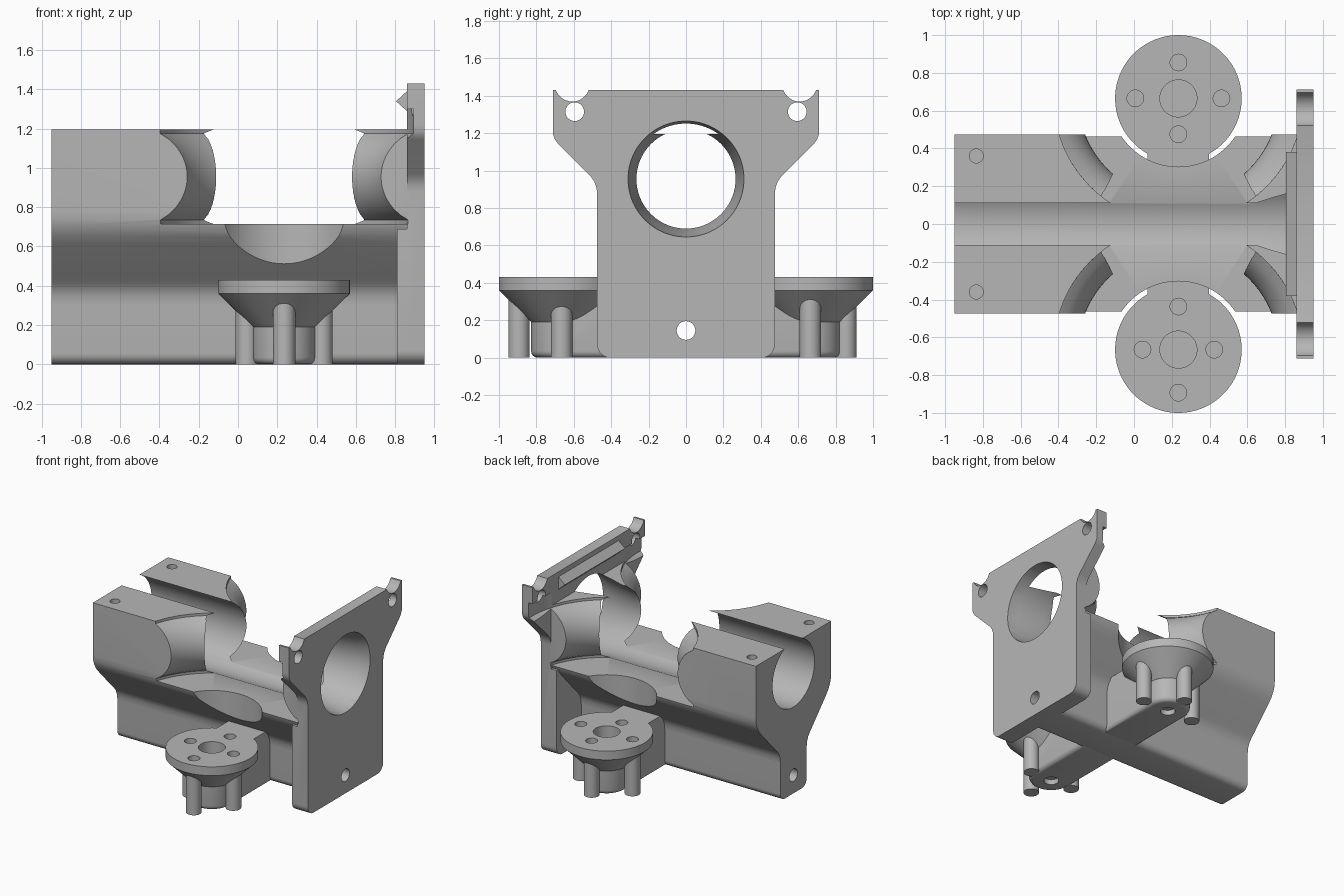
import bpy, bmesh
from math import sin, cos, pi, sqrt, radians
from mathutils import Matrix, Vector

cube = bpy.data.objects.get("Cube")
if cube:
    bpy.data.objects.remove(cube, do_unlink=True)

grey = bpy.data.materials.new("plain_grey")
grey.use_nodes = True
GREY = (0.47, 0.47, 0.47, 1)
grey.diffuse_color = GREY
grey.node_tree.nodes["Principled BSDF"].inputs["Base Color"].default_value = GREY

BORE_Z = 0.955
HUB_X, HUB_Y = 0.235, 0.665


def finish(name, bm):
    bmesh.ops.recalc_face_normals(bm, faces=bm.faces)
    mesh = bpy.data.meshes.new(name)
    bm.to_mesh(mesh)
    bm.free()
    mesh.materials.append(grey)
    ob = bpy.data.objects.new(name, mesh)
    bpy.context.collection.objects.link(ob)
    return ob


def extrude(name, points, start, end, axis="x", bevel=0):
    """Extrude a closed 2D outline along x (points are y, z) or z (points are x, y)."""
    bm = bmesh.new()
    place = (lambda a, b: (start, a, b)) if axis == "x" else (lambda a, b: (a, b, start))
    face = bm.faces.new([bm.verts.new(place(a, b)) for a, b in points])
    rim = list(face.edges)
    res = bmesh.ops.extrude_face_region(bm, geom=[face], use_keep_orig=True)
    step = Vector((end - start, 0, 0) if axis == "x" else (0, 0, end - start))
    bmesh.ops.translate(bm, vec=step, verts=[v for v in res["geom"] if isinstance(v, bmesh.types.BMVert)])
    if bevel:
        bmesh.ops.bevel(bm, geom=rim, offset=bevel, segments=4, profile=0.5, affect="EDGES")
    return finish(name, bm)


def lathe(name, profile, center=(0, 0, 0), axis="z", steps=64):
    """Revolve (radius, height) points about z, optionally laid along x."""
    bm = bmesh.new()
    verts = [bm.verts.new((r, 0, h)) for r, h in profile]
    edges = [bm.edges.new(pair) for pair in zip(verts, verts[1:])]
    bmesh.ops.spin(bm, geom=verts + edges, cent=(0, 0, 0), axis=(0, 0, 1), angle=2 * pi, steps=steps)
    bmesh.ops.remove_doubles(bm, verts=bm.verts, dist=1e-5)
    bmesh.ops.dissolve_degenerate(bm, edges=bm.edges, dist=1e-6)
    turn = Matrix.Rotation(pi / 2, 4, "Y") if axis == "x" else Matrix()
    bm.transform(Matrix.Translation(center) @ turn)
    return finish(name, bm)


def rod(name, r, low, high, center=(0, 0, 0), axis="z", steps=32):
    return lathe(name, [(0, low), (r, low), (r, high), (0, high)], center, axis, steps)


def cut(ob, cutters):
    for c in cutters:
        mod = ob.modifiers.new("cut", "BOOLEAN")
        mod.operation, mod.solver, mod.object = "DIFFERENCE", "EXACT", c
    bpy.context.view_layer.update()
    mesh = bpy.data.meshes.new_from_object(ob.evaluated_get(bpy.context.evaluated_depsgraph_get()))
    ob.modifiers.clear()
    ob.data = mesh


def arc(cx, cy, r, a0, a1, n=8):
    steps = [radians(a0 + (a1 - a0) * i / n) for i in range(n + 1)]
    return [(cx + r * cos(a), cy + r * sin(a)) for a in steps]


def mirrored(half):
    return half + [(-a, b) for a, b in reversed(half)]


parts, cutters = [], []

# Cutters: tapered long bore, lower screw hole, waisted side pockets
bore = lathe("bore_cutter", [(0, -1.2), (0.265, -1.2), (0.265, 0.65), (0.31, 0.95), (0.31, 1.2), (0, 1.2)],
             (0, 0, BORE_Z), "x", 96)
screw = rod("screw_cutter", 0.05, -1.2, 1.2, (0, 0, 0.145), "x")
pockets = []
for side in (-1, 1):
    wall = []
    for i in range(17):
        dz = -0.22 + 0.44 * i / 16
        wall.append((0.78 - sqrt(0.251 ** 2 - dz ** 2), BORE_Z + dz))
    ring = [(0, 0.715), (0.66, 0.715)] + wall + [(0.66, 1.3), (0, 1.3)]
    pockets.append(lathe("pocket_cutter", ring, (HUB_X, side * HUB_Y, 0), steps=128))
recesses = [rod("recess_cutter", 0.362, 0.44, 0.9, (HUB_X, s * HUB_Y, 0), steps=96) for s in (-1, 1)]
top_holes = [rod("top_hole_cutter", 0.037, 0.95, 1.3, (-0.835, s * 0.36, 0)) for s in (-1, 1)]
cutters += [bore, screw] + pockets + recesses + top_holes

# Main body: wide head flowing into a narrow keel
half = arc(0.11, 0.055, 0.055, -90, 0, 6)
half += [(0.165, 0.30), (0.17, 0.345), (0.185, 0.385), (0.21, 0.415), (0.24, 0.445),
         (0.40, 0.615), (0.435, 0.655), (0.46, 0.70), (0.472, 0.74), (0.475, 0.78), (0.475, 1.195)]
body = extrude("main_body", mirrored(half), -0.95, 0.87)
cut(body, [bore, screw] + pockets + recesses + top_holes)

# End plate with flared ears, scooped at the top
half = arc(0.405, 0.07, 0.07, -90, 0)
half += [(0.475, 0.88), (0.479, 0.91), (0.49, 0.94), (0.51, 0.97), (0.685, 1.145),
         (0.70, 1.165), (0.71, 1.19), (0.712, 1.22), (0.712, 1.43), (0.70, 1.43)]
half += arc(0.608, 1.462, 0.093, -20, -160, 12) + [(0.52, 1.43)]
plate = extrude("end_plate", mirrored(half), 0.86, 0.95)
ears = [rod("ear_hole_cutter", 0.05, 0.7, 1.1, (0, s * 0.595, 1.315), "x") for s in (-1, 1)]
cutters += ears
cut(plate, [bore, screw] + pockets + ears)

# Thicker lower part of the end plate
half = arc(0.405, 0.07, 0.07, -90, 0) + [(0.475, 0.69)]
pad = extrude("plate_pad", mirrored(half), 0.81, 0.87)
cut(pad, [bore, screw])

# Wedge ridge on the inner face of the plate
bm = bmesh.new()
ends = [[bm.verts.new((x, y, z)) for x, z in ((0.865, 1.285), (0.805, 1.34), (0.865, 1.395))]
        for y in (-0.38, 0.38)]
bm.faces.new(ends[0])
bm.faces.new(ends[1])
for i in range(3):
    j = (i + 1) % 3
    bm.faces.new((ends[0][i], ends[0][j], ends[1][j], ends[1][i]))
parts += [body, plate, pad, finish("plate_ridge", bm)]

# Side mounts: arm, flared disc and four legs on each side
for side, label in ((-1, "front"), (1, "back")):
    cx, cy = HUB_X, side * HUB_Y
    dx, dy = (0.19, 0.228) if side < 0 else (0.228, 0.19)
    spots = [(cx - dx, cy), (cx + dx, cy), (cx, cy - dy), (cx, cy + dy)]
    holes = [rod("leg_hole_cutter", 0.044, 0.12, 0.6, (x, y, 0)) for x, y in spots]
    well = rod("well_cutter", 0.098, 0.1, 0.6, (cx, cy, 0), steps=48)
    base = rod("base_hole_cutter", 0.055, -0.1, 0.04, (cx, cy, 0))
    cutters += holes + [well, base]

    end = [(x, side * y) for x, y in arc(cx, HUB_Y, 0.163, 0, 180, 24)]
    outline = [(cx + 0.163, side * 0.1)] + end + [(cx - 0.163, side * 0.1)]
    arm = extrude(label + "_arm", outline, 0, 0.428, "z", bevel=0.035)
    disc = lathe(label + "_disc", [(0, 0.19), (0.163, 0.19), (0.335, 0.36), (0.335, 0.43), (0, 0.43)],
                 (cx, cy, 0), steps=96)
    cut(arm, holes + [well, base])
    cut(disc, holes + [well])
    parts += [arm, disc]
    for i, (x, y) in enumerate(spots):
        leg = rod(f"{label}_leg_{i + 1}", 0.057, 0, 0.35, (x, y, 0))
        cut(leg, [holes[i]])
        parts.append(leg)

for c in cutters:
    bpy.data.objects.remove(c, do_unlink=True)

# Smooth curved faces while keeping edges crisp
bpy.ops.object.select_all(action="DESELECT")
for ob in parts:
    ob.select_set(True)
bpy.context.view_layer.objects.active = body
bpy.ops.object.shade_smooth_by_angle(angle=radians(28))
